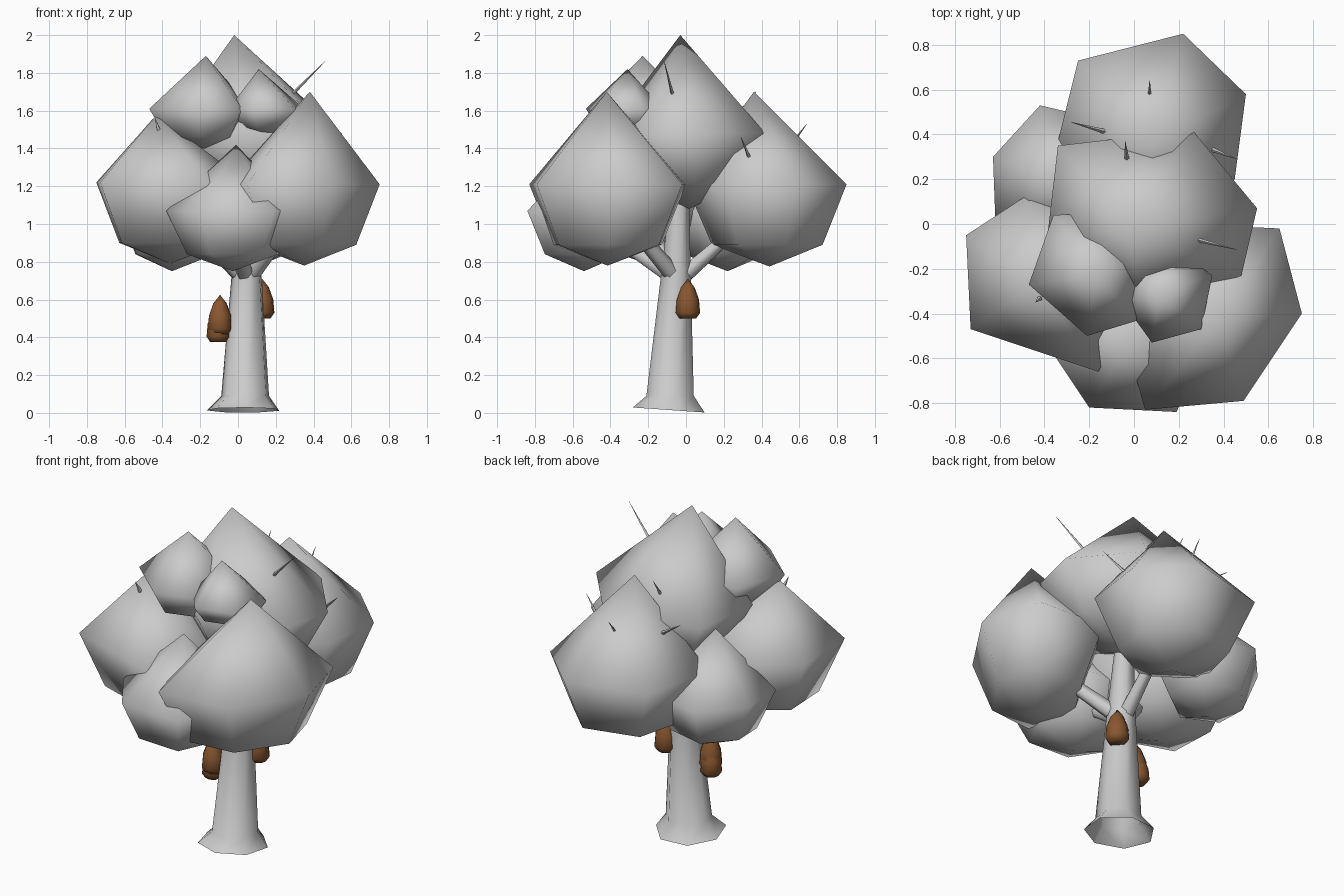
import bpy, bmesh, math
from mathutils import Vector

if "Cube" in bpy.data.objects:
    bpy.data.objects.remove(bpy.data.objects["Cube"])


def material(name, rgb):
    m = bpy.data.materials.new(name)
    m.diffuse_color = (*rgb, 1)
    m.use_nodes = True
    m.node_tree.nodes["Principled BSDF"].inputs["Base Color"].default_value = m.diffuse_color
    return m


GREY = material("pale grey", (0.6, 0.6, 0.6))
BROWN = material("nut brown", (0.25, 0.095, 0.03))


def skin(name, loops_co, mat, caps=True, angle=80):
    """Skin a stack of point loops; a loop of one point makes a pole."""
    bm = bmesh.new()
    loops = [[bm.verts.new(p) for p in co] for co in loops_co]
    sides = max(len(l) for l in loops)
    for a, b in zip(loops, loops[1:]):
        for i in range(sides):
            j = (i + 1) % sides
            quad = [a[i % len(a)], a[j % len(a)], b[j % len(b)], b[i % len(b)]]
            bm.faces.new(list(dict.fromkeys(quad)))
    for cap in (loops[0], loops[-1]):
        if caps and len(cap) > 2:
            bm.faces.new(cap)
    bmesh.ops.recalc_face_normals(bm, faces=bm.faces)
    me = bpy.data.meshes.new(name)
    bm.to_mesh(me)
    bm.free()
    me.materials.append(mat)
    ob = bpy.data.objects.new(name, me)
    bpy.context.collection.objects.link(ob)
    bpy.ops.object.select_all(action='DESELECT')
    ob.select_set(True)
    bpy.context.view_layer.objects.active = ob
    bpy.ops.object.shade_smooth_by_angle(angle=math.radians(angle))
    return ob


def ring(x, y, z, r, sides, turn=0.0, slope=0.0):
    if r == 0:
        return [(x, y, z)]
    angles = [turn + math.tau * i / sides for i in range(sides)]
    return [(x + r * math.cos(a), y + r * math.sin(a), z + slope * r * math.sin(a)) for a in angles]


def rod(name, start, end, r0, r1, sides=6):
    """Tapered stick between two points."""
    a, b = Vector(start), Vector(end)
    d = b - a
    ob = skin(name, [ring(0, 0, 0, r0, sides), ring(0, 0, d.length, r1, sides)], GREY, angle=65)
    ob.rotation_euler = d.to_track_quat('Z', 'Y').to_euler()
    ob.location = a


def clump(name, apex, wide, low, bottom, outline):
    """Leaf clump: pointed top, six-cornered widest outline, smaller lower ring, bottom pole."""
    cx = sum(p[0] for p in outline) / len(outline)
    cy = sum(p[1] for p in outline) / len(outline)
    lower = [(cx + (x - cx) * .69, cy + (y - cy) * .69, low) for x, y in outline]
    skin(name, [[apex], [(x, y, wide) for x, y in outline], lower, [(cx, cy, bottom)]], GREY)


# Leaf clumps
clump("leaves_top", (-.02, -.03, 2.0), 1.48, 1.22, 1.08,
      [(.26, .42), (.55, .07), (.48, -.23), (.03, -.42), (-.39, -.08), (-.34, .35)])
clump("leaves_front_right", (.38, -.42, 1.70), 1.21, .89, .78,
      [(.65, -.02), (.75, -.40), (.49, -.79), (.05, -.83), (-.06, -.45), (.22, 0)])
clump("leaves_front_left", (-.43, -.26, 1.58), 1.22, .90, .79,
      [(-.46, .14), (-.75, -.05), (-.73, -.47), (-.16, -.66), (.05, -.30), (-.10, .08)])
clump("leaves_back", (.09, .36, 1.70), 1.21, .89, .775,
      [(-.25, .73), (.22, .85), (.50, .58), (.45, .20), (.05, 0), (-.36, .29)])
clump("leaves_front_low", (-.01, -.50, 1.42), 1.07, .84, .75,
      [(-.38, -.55), (-.20, -.82), (.19, -.84), (.32, -.55), (.13, -.24), (-.22, -.24)])
clump("leaves_back_low", (-.32, .18, 1.42), 1.07, .84, .75,
      [(-.42, .53), (-.63, .30), (-.62, .03), (-.33, -.11), (-.02, .12), (-.08, .45)])
clump("leaves_small_left", (-.17, -.23, 1.89), 1.61, 1.46, 1.40,
      [(-.36, .04), (-.47, -.27), (-.21, -.50), (.02, -.43), (.07, -.12), (-.12, .05)])
clump("leaves_small_right", (.11, -.31, 1.82), 1.61, 1.51, 1.47,
      [(.35, -.23), (.30, -.47), (.08, -.53), (-.05, -.35), (0, -.17), (.20, -.12)])

# Trunk with flared, slightly tilted open foot
skin("trunk", [ring(.03, -.085, .015, .197, 7, .3, -.07), ring(.04, -.08, .09, .13, 7, .3),
               ring(.047, -.05, .75, .08, 7, .3), ring(.04, -.03, 1.2, .05, 7, .3)],
     GREY, caps=False, angle=65)

# Branches reaching into the clumps
for i, tip in enumerate([(.35, -.38, 1.10), (-.34, -.27, 1.10), (.07, .32, 1.02),
                         (-.03, -.48, 1.0)]):
    rod(f"branch_{i + 1}", (.045, -.04, .70), tip, .048, .03)

# Thin twigs poking out of the leaves
twigs = [((.24, -.06, 1.64), (.46, -.115, 1.86)), ((.07, .54, 1.40), (.07, .64, 1.53)),
         ((-.12, .41, 1.42), (-.28, .455, 1.53)), ((.33, .34, 1.34), (.46, .29, 1.46)),
         ((-.42, -.33, 1.50), (-.44, -.35, 1.56)), ((-.03, .28, 1.58), (-.04, .37, 1.70))]
for i, (a, b) in enumerate(twigs):
    rod(f"twig_{i + 1}", a, b, .012, .001, 4)

# Hanging brown pods beside the trunk
for i, (x, y, z, s) in enumerate([(.128, .01, .50, 1), (-.095, -.10, .415, 1),
                                  (-.105, -.09, .375, .95)]):
    prof = [(0, .045), (.03, .066), (.10, .060), (.165, .036), (.21, 0)]
    skin(f"pod_{i + 1}", [ring(x, y, z + h * s, r * s, 8, .2) for h, r in prof], BROWN)
